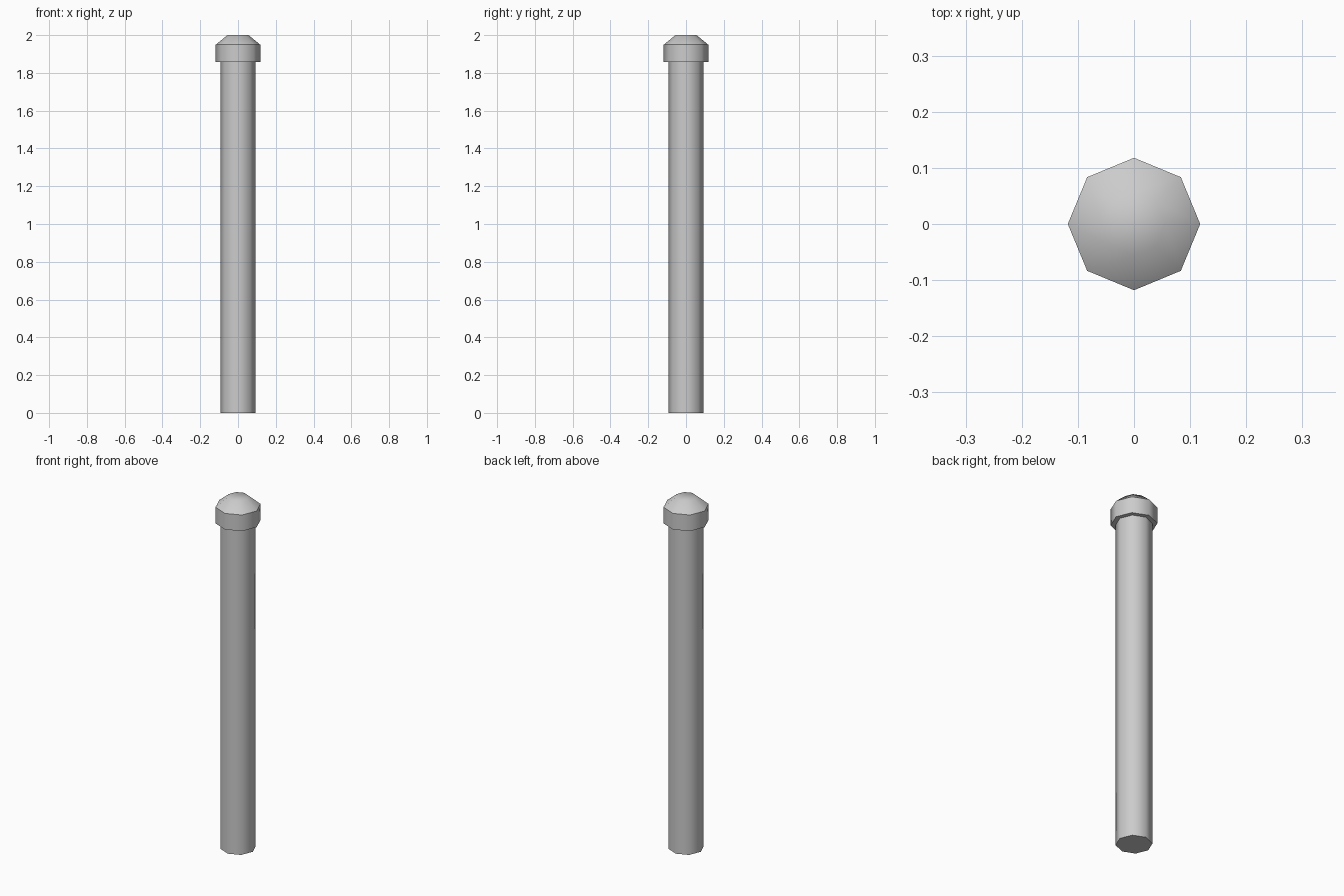
import bpy, bmesh, math

if "Cube" in bpy.data.objects:
    bpy.data.objects.remove(bpy.data.objects["Cube"])

SIDES = 8


def turned(name, profile):
    """Closed eight-sided solid from (radius, height) rings, bottom to top."""
    bm = bmesh.new()
    rings = []
    for r, z in profile:
        rings.append([bm.verts.new((r * math.cos(2 * math.pi * i / SIDES),
                                    r * math.sin(2 * math.pi * i / SIDES), z))
                      for i in range(SIDES)])
    for low, high in zip(rings, rings[1:]):
        for i in range(SIDES):
            j = (i + 1) % SIDES
            bm.faces.new((low[i], low[j], high[j], high[i]))
    bm.faces.new(rings[0][::-1])
    bm.faces.new(rings[-1])
    mesh = bpy.data.meshes.new(name)
    bm.to_mesh(mesh)
    bm.free()
    obj = bpy.data.objects.new(name, mesh)
    bpy.context.collection.objects.link(obj)
    bpy.ops.object.select_all(action='DESELECT')
    obj.select_set(True)
    bpy.context.view_layer.objects.active = obj
    bpy.ops.object.shade_smooth_by_angle(angle=math.radians(46))
    return obj


# Long straight shaft
turned("post_shaft", [(0.093, 0), (0.093, 1.857)])

# Wider collar with a bevelled dome
turned("post_cap", [(0.118, 1.857), (0.118, 1.949), (0.056, 2.0)])
